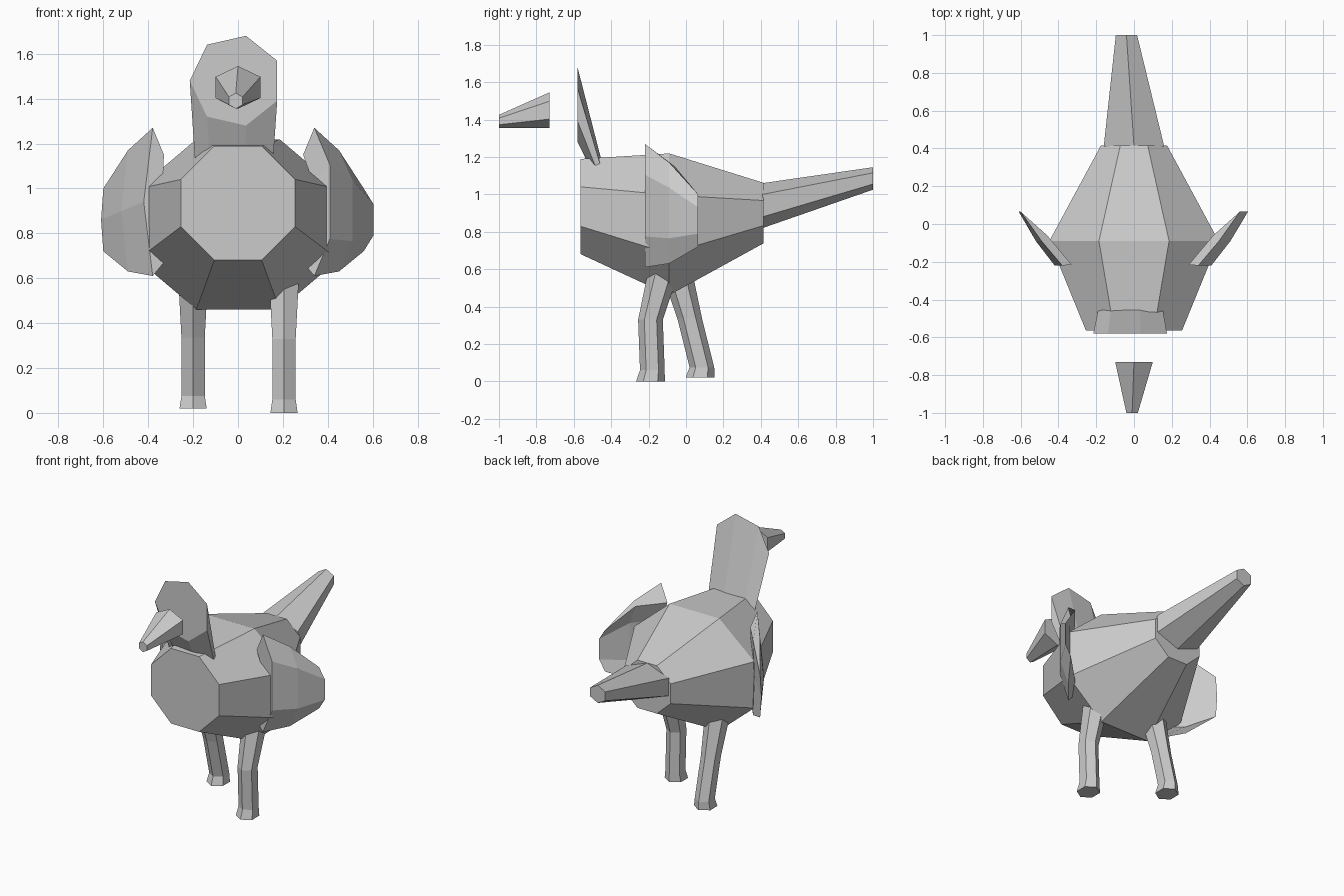
import bpy, bmesh
from math import sin, cos, pi, tau
from mathutils import Vector

if "Cube" in bpy.data.objects:
    bpy.data.objects.remove(bpy.data.objects["Cube"])

grey = bpy.data.materials.new("plain_grey")
grey.use_nodes = True
shade = (0.6, 0.6, 0.6, 1)
grey.diffuse_color = shade
grey.node_tree.nodes["Principled BSDF"].inputs["Base Color"].default_value = shade


def loft(name, rings):
    """Join matching closed rings with flat faces and cap both ends."""
    bm = bmesh.new()
    rows = [[bm.verts.new(point) for point in ring] for ring in rings]
    for lower, upper in zip(rows, rows[1:]):
        for i in range(len(lower)):
            bm.faces.new((lower[i - 1], lower[i], upper[i], upper[i - 1]))
    bm.faces.new(rows[0])
    bm.faces.new(rows[-1])
    bmesh.ops.recalc_face_normals(bm, faces=bm.faces)
    mesh = bpy.data.meshes.new(name)
    bm.to_mesh(mesh)
    bm.free()
    mesh.materials.append(grey)
    part = bpy.data.objects.new(name, mesh)
    bpy.context.collection.objects.link(part)


def ring(sides, centre, across, along, phase=0.0):
    """Regular polygon stretched over two direction vectors."""
    angles = [phase + tau * i / sides for i in range(sides)]
    return [Vector(centre) + Vector(across) * cos(a) + Vector(along) * sin(a)
            for a in angles]


def upright_ring(sides, y, z, width, height, phase, x=0.0):
    """Polygon that faces the front, sized by its two radii."""
    return ring(sides, (x, y, z), (width, 0, 0), (0, 0, height), phase)


# Body: three octagonal sections with flat tops and sides
flat_top = pi / 8
loft("body", [
    upright_ring(8, -0.565, 0.935, 0.275, 0.275, flat_top),
    upright_ring(8, -0.09, 0.84, 0.485, 0.41, flat_top),
    upright_ring(8, 0.415, 0.9, 0.19, 0.175, flat_top),
])

# Tail and beak: tapered hexagons with a point on top
point_top = pi / 2
loft("tail", [
    upright_ring(6, 0.41, 0.94, 0.185, 0.12, point_top),
    upright_ring(6, 1, 1.085, 0.065, 0.06, point_top, x=-0.04),
])
loft("beak", [
    upright_ring(6, -0.73, 1.45, 0.115, 0.095, point_top),
    upright_ring(6, -1, 1.39, 0.035, 0.035, point_top, x=-0.01),
])

# Head and neck: upright seven-sided face swept down into the body
loft("head_and_neck", [
    upright_ring(7, -0.58, 1.48, 0.205, 0.205, pi, x=-0.01),
    upright_ring(7, -0.4, 0.95, 0.17, 0.03, pi, x=-0.01),
])


# Legs: bent hexagonal posts with a flared foot, given as (y, z, radius) joints
def leg(name, x, joints):
    loft(name, [
        ring(6, (x, y, z), (0, radius * 1.1, 0), (radius, 0, 0))
        for y, z, radius in joints
    ])


foot, shin, thigh = 0.07, 0.06, 0.08
leg("left_leg", 0.205,
    [(-0.19, 0, foot), (-0.18, 0.06, shin), (-0.19, 0.33, shin), (-0.1, 0.66, thigh)])
leg("right_leg", -0.2,
    [(0.075, 0.02, foot), (0.085, 0.075, shin), (0.02, 0.335, shin), (-0.07, 0.66, thigh)])


# Wings: curved blades, each edge is an upright arch bulging outward
def arch(rows, side, lean, x, y, bulge, middle, half_height):
    angles = [pi * i / (rows - 1) - pi / 2 for i in range(rows)]
    return [
        (side * (x + lean + (bulge - lean) * cos(a)), y, middle + half_height * sin(a))
        for a in angles
    ]


def wing(name, side, rows, lean):
    edges = [
        arch(rows, side, lean, x=0.31, y=-0.215, bulge=0.03, middle=0.91, half_height=0.24),
        arch(rows, side, lean, x=0.36, y=-0.22, bulge=0.06, middle=0.94, half_height=0.33),
        arch(rows, side, lean, x=0.47, y=-0.09, bulge=0.05, middle=0.9, half_height=0.27),
        arch(rows, side, lean, x=0.58, y=0.065, bulge=0.03, middle=0.86, half_height=0.14),
        arch(rows, side, lean, x=0.44, y=-0.06, bulge=0.03, middle=0.9, half_height=0.25),
    ]
    loft(name, list(zip(*edges)))


wing("left_wing", 1, rows=4, lean=-0.02)
wing("right_wing", -1, rows=3, lean=0.02)
